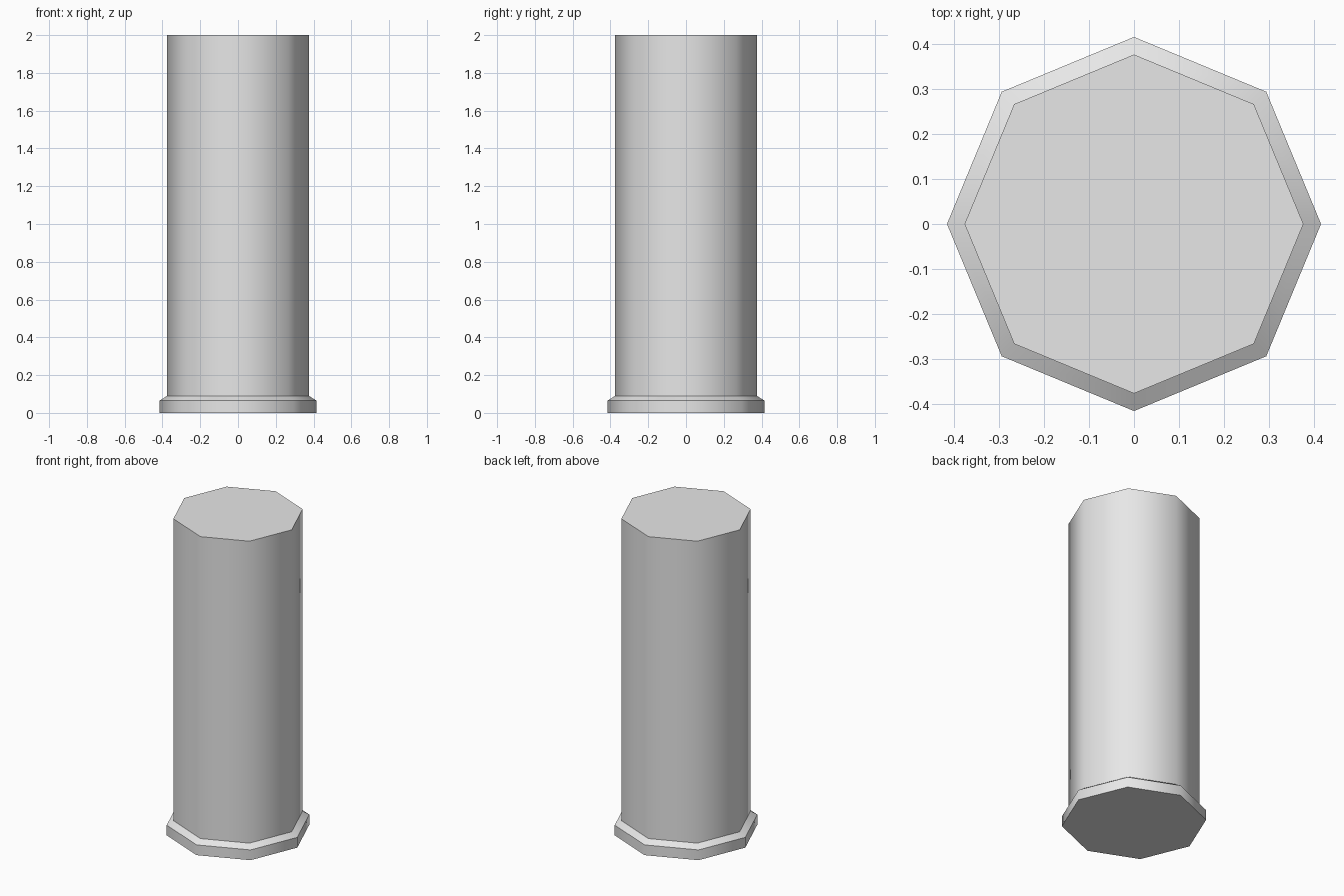
import bpy
import bmesh
import math

cube = bpy.data.objects.get("Cube")
if cube:
    bpy.data.objects.remove(cube, do_unlink=True)

SIDES = 8
# Profile as (radius, height): base skirt, chamfer, then the tall shaft
PROFILE = [(0.415, 0.0), (0.415, 0.065), (0.376, 0.09), (0.376, 2.0)]

# Plain grey material
grey = bpy.data.materials.new("light grey")
grey.use_nodes = True
colour = (0.8, 0.8, 0.8, 1.0)
grey.diffuse_color = colour
grey.node_tree.nodes["Principled BSDF"].inputs["Base Color"].default_value = colour

# Octagonal rings, corners on the axes
bm = bmesh.new()
rings = []
for radius, z in PROFILE:
    angles = [2 * math.pi * i / SIDES for i in range(SIDES)]
    rings.append([bm.verts.new((radius * math.cos(a), radius * math.sin(a), z))
                  for a in angles])

# Side walls between neighbouring rings
for low, high in zip(rings, rings[1:]):
    for i in range(SIDES):
        j = (i + 1) % SIDES
        bm.faces.new((low[i], low[j], high[j], high[i]))

# Flat end caps
bm.faces.new(rings[0][::-1])
bm.faces.new(rings[-1])

mesh = bpy.data.meshes.new("column")
bm.to_mesh(mesh)
bm.free()
mesh.materials.append(grey)
column = bpy.data.objects.new("column", mesh)
bpy.context.collection.objects.link(column)

# Smooth around the column, sharp at the caps and chamfer
bpy.ops.object.select_all(action='DESELECT')
column.select_set(True)
bpy.context.view_layer.objects.active = column
bpy.ops.object.shade_smooth_by_angle(angle=math.radians(50))
